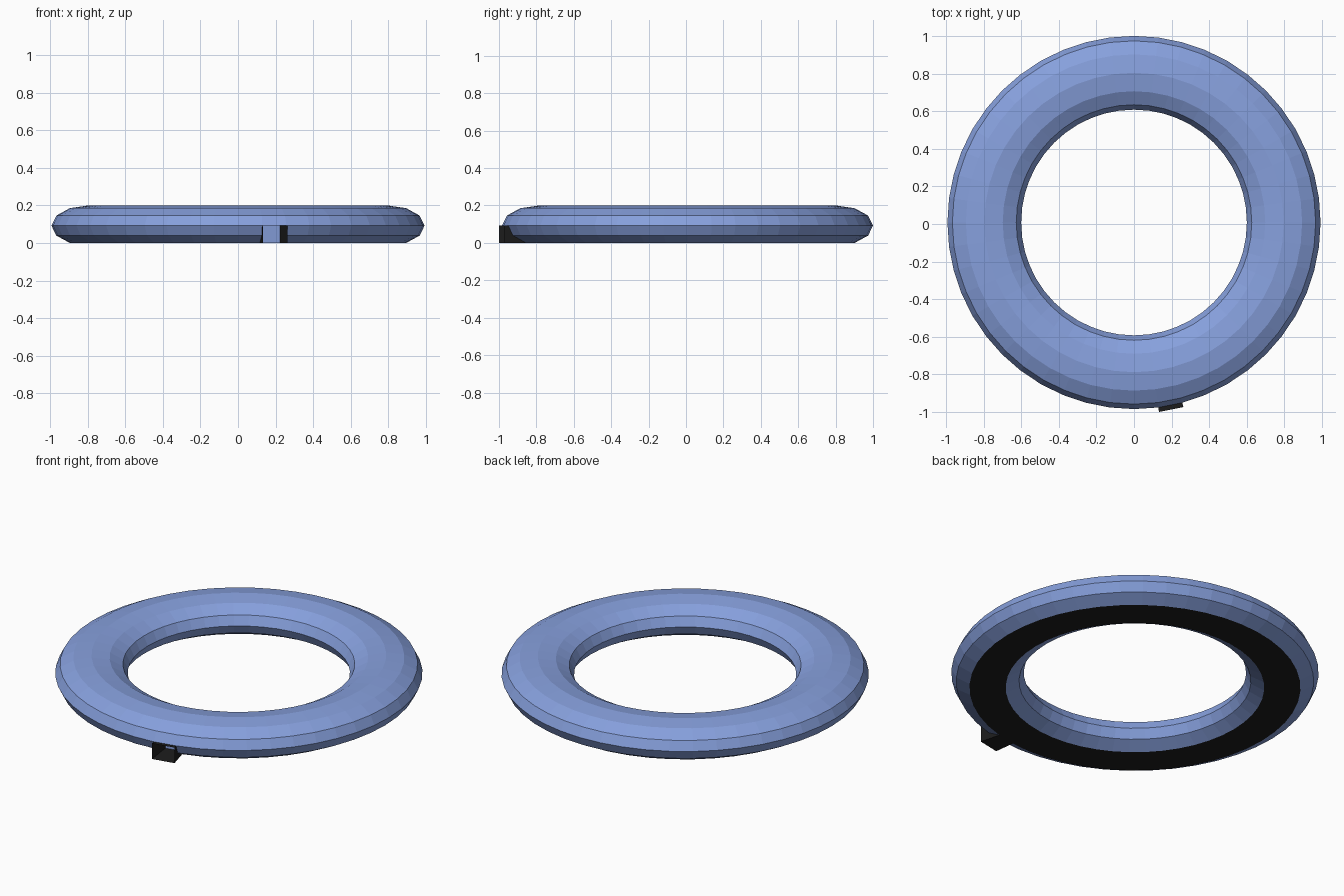
import bpy, bmesh, math

if "Cube" in bpy.data.objects:
    bpy.data.objects.remove(bpy.data.objects["Cube"])

SEG = 48          # sides around the ring
CY = 0.008        # ring centre in y (the port sticks out in front)
MAJOR, A, B = 0.796, 0.196, 0.107
CZ = B * math.sin(math.radians(60))   # flat base at the lowest profile points


def material(name, color):
    m = bpy.data.materials.new(name)
    m.diffuse_color = color
    m.use_nodes = True
    m.node_tree.nodes["Principled BSDF"].inputs["Base Color"].default_value = m.diffuse_color
    return m


blue = material("blue", (0.24, 0.35, 0.72, 1))
black = material("black", (0.012, 0.012, 0.012, 1))


def polar(r, step, z):
    t = math.radians(-90 + step * 360 / SEG)
    return (r * math.cos(t), CY + r * math.sin(t), z)


def finish(bm, name):
    me = bpy.data.meshes.new(name)
    bm.to_mesh(me)
    bm.free()
    me.materials.append(blue)
    me.materials.append(black)
    ob = bpy.data.objects.new(name, me)
    bpy.context.collection.objects.link(ob)
    return ob


# Ring: twelve-sided oval profile with its lowest point left out for a flat base
profile = [(MAJOR + A * math.cos(math.radians(d)), CZ + B * math.sin(math.radians(d)))
           for d in range(-60, 241, 30)]
n = len(profile)
bm = bmesh.new()
rows = [[bm.verts.new(polar(r, i, z)) for r, z in profile] for i in range(SEG)]
opening = []
for i in range(SEG):
    a, b = rows[i], rows[(i + 1) % SEG]
    for j in range(n):
        k = (j + 1) % n
        f = bm.faces.new((a[j], b[j], b[k], a[k]))
        f.material_index = 1 if j == n - 1 else 0
        if i == 1 and j < 2:
            opening.append(f)
bmesh.ops.recalc_face_normals(bm, faces=bm.faces)
bmesh.ops.delete(bm, geom=opening, context='FACES')
finish(bm, "ring")

# Port: open dark sleeve set into the opening, closed by a blue back panel
R_IN, R_OUT = 0.86, 1.016
bm = bmesh.new()
corners = [(1, 0), (2, 0), (2, CZ), (1, CZ)]
inner = [bm.verts.new(polar(R_IN, s, z)) for s, z in corners]
outer = [bm.verts.new(polar(R_OUT, s, z)) for s, z in corners]
for j in range(4):
    k = (j + 1) % 4
    f = bm.faces.new((inner[j], inner[k], outer[k], outer[j]))
    f.material_index = 1
bm.faces.new(inner)
bmesh.ops.recalc_face_normals(bm, faces=bm.faces)
# back panel faces out through the opening
bm.faces.ensure_lookup_table()
if bm.faces[4].normal.y > 0:
    bmesh.ops.reverse_faces(bm, faces=bm.faces)
finish(bm, "port")
